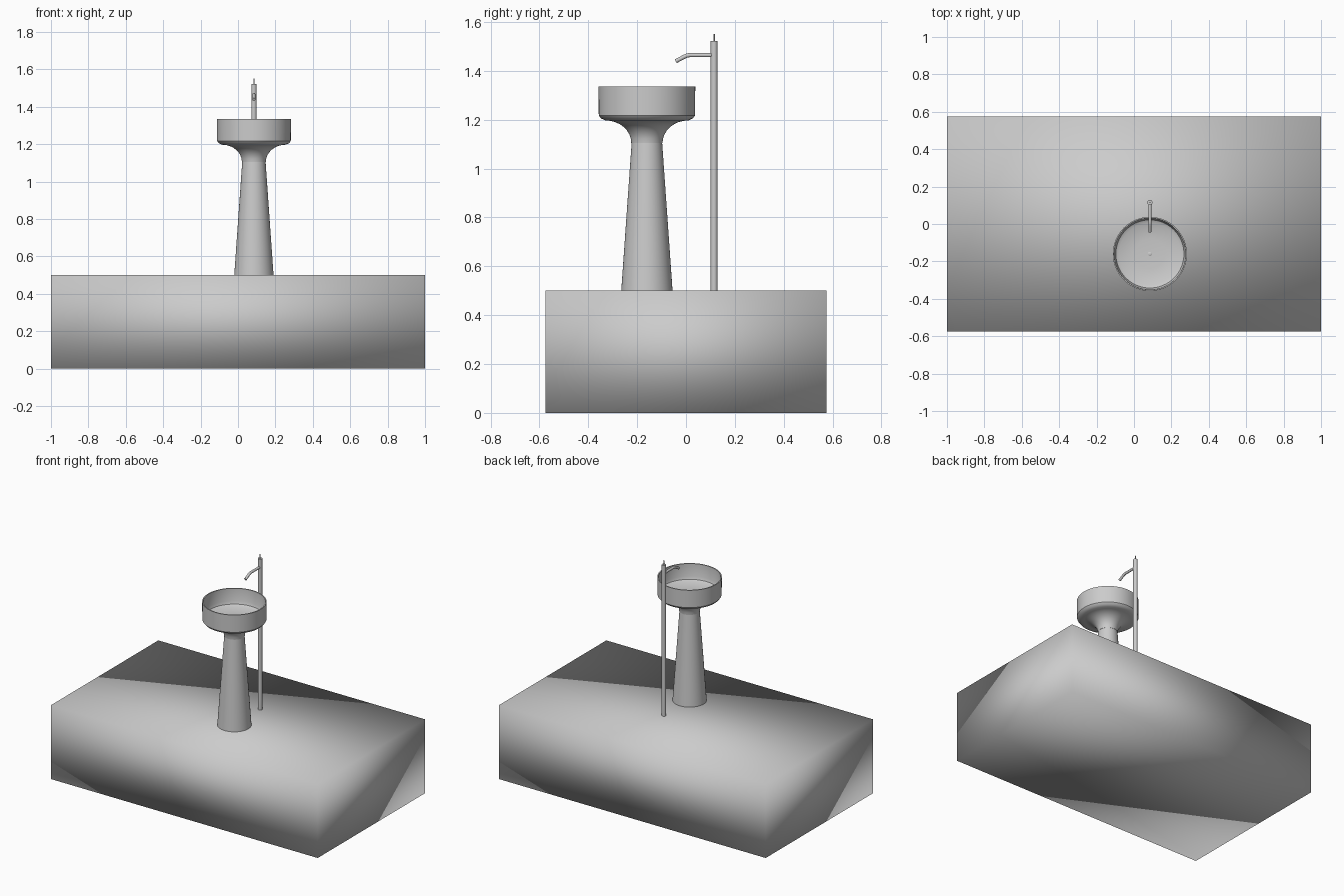
import bpy, bmesh, math
from mathutils import Vector

cube = bpy.data.objects.get("Cube")
if cube:
    bpy.data.objects.remove(cube, do_unlink=True)

GREY = (0.6, 0.6, 0.6, 1)
mat = bpy.data.materials.new("plain grey")
mat.use_nodes = True
mat.diffuse_color = GREY
mat.node_tree.nodes["Principled BSDF"].inputs["Base Color"].default_value = GREY

BX, BY = 0.085, -0.16   # basin axis
TY = 0.115              # tap post axis
TOP = 0.5               # plinth height


def finish(name, bm, sharp=None):
    """Turn a bmesh into a smooth-shaded object."""
    bmesh.ops.recalc_face_normals(bm, faces=bm.faces)
    me = bpy.data.meshes.new(name)
    bm.to_mesh(me)
    bm.free()
    me.materials.append(mat)
    me.shade_smooth()
    if sharp:
        me.set_sharp_from_angle(angle=math.radians(sharp))
    ob = bpy.data.objects.new(name, me)
    bpy.context.collection.objects.link(ob)
    return ob


def lathe(name, profile, x, y, sides=48):
    """Revolve a closed (radius, height) outline about a vertical axis."""
    bm = bmesh.new()
    verts = [bm.verts.new((r, 0, z)) for r, z in profile]
    edges = [bm.edges.new(p) for p in zip(verts, verts[1:])]
    bmesh.ops.spin(bm, geom=verts + edges, axis=(0, 0, 1), cent=(0, 0, 0),
                   angle=math.tau, steps=sides, use_merge=False)
    bmesh.ops.remove_doubles(bm, verts=bm.verts, dist=1e-5)
    bmesh.ops.translate(bm, verts=bm.verts, vec=(x, y, 0))
    return finish(name, bm, 35)


def tube(name, path, radius, sides=20):
    """Sweep a circle along a path in the YZ plane."""
    bm = bmesh.new()
    pts = [Vector((BX, y, z)) for y, z in path]
    rings = []
    for i, p in enumerate(pts):
        t = (pts[min(i + 1, len(pts) - 1)] - pts[max(i - 1, 0)]).normalized()
        side = Vector((1, 0, 0))
        up = side.cross(t)
        angles = [math.tau * k / sides for k in range(sides)]
        rings.append([bm.verts.new(p + radius * (side * math.cos(a) + up * math.sin(a)))
                      for a in angles])
    for a, b in zip(rings, rings[1:]):
        for k in range(sides):
            j = (k + 1) % sides
            bm.faces.new((a[k], a[j], b[j], b[k]))
    bm.faces.new(rings[0])
    bm.faces.new(rings[-1])
    return finish(name, bm, 35)


# Plinth: a block with normals blended over its corners
bm = bmesh.new()
bmesh.ops.create_cube(bm, size=1)
bmesh.ops.scale(bm, verts=bm.verts, vec=(2, 1.15, TOP))
bmesh.ops.translate(bm, verts=bm.verts, vec=(0, 0, TOP / 2))
finish("plinth", bm)

# Tapered pedestal
lathe("pedestal", [(0, TOP), (0.105, TOP), (0.0625, 1.105), (0, 1.105)], BX, BY)

# Basin: flared neck, drum wall, thin rim and shallow floor
flare = [(0.064 + 0.106 * (1 - math.cos(t)), 1.105 + 0.092 * math.sin(t))
         for t in (math.pi / 2 * i / 8 for i in range(9))]
lathe("basin", [(0, 1.105)] + flare +
      [(0.188, 1.205), (0.197, 1.217), (0.198, 1.335), (0.191, 1.335),
       (0.189, 1.25), (0.182, 1.232), (0.165, 1.223), (0.08, 1.218), (0, 1.215)],
      BX, BY, 64)
lathe("drain", [(0, 1.21), (0.011, 1.21), (0.011, 1.221), (0.007, 1.223), (0, 1.223)],
      BX, BY, 24)

# Tap: floor post, lever pin and bent spout
lathe("tap_post", [(0, TOP), (0.014, TOP), (0.014, 1.522), (0, 1.522)], BX, TY, 24)
lathe("tap_pin", [(0, 1.515), (0.003, 1.515), (0.003, 1.55), (0, 1.55)], BX, TY, 12)
tube("tap_spout", [(TY, 1.464), (0.015, 1.464), (0.003, 1.462), (-0.008, 1.457),
                   (-0.042, 1.439)], 0.0085)
